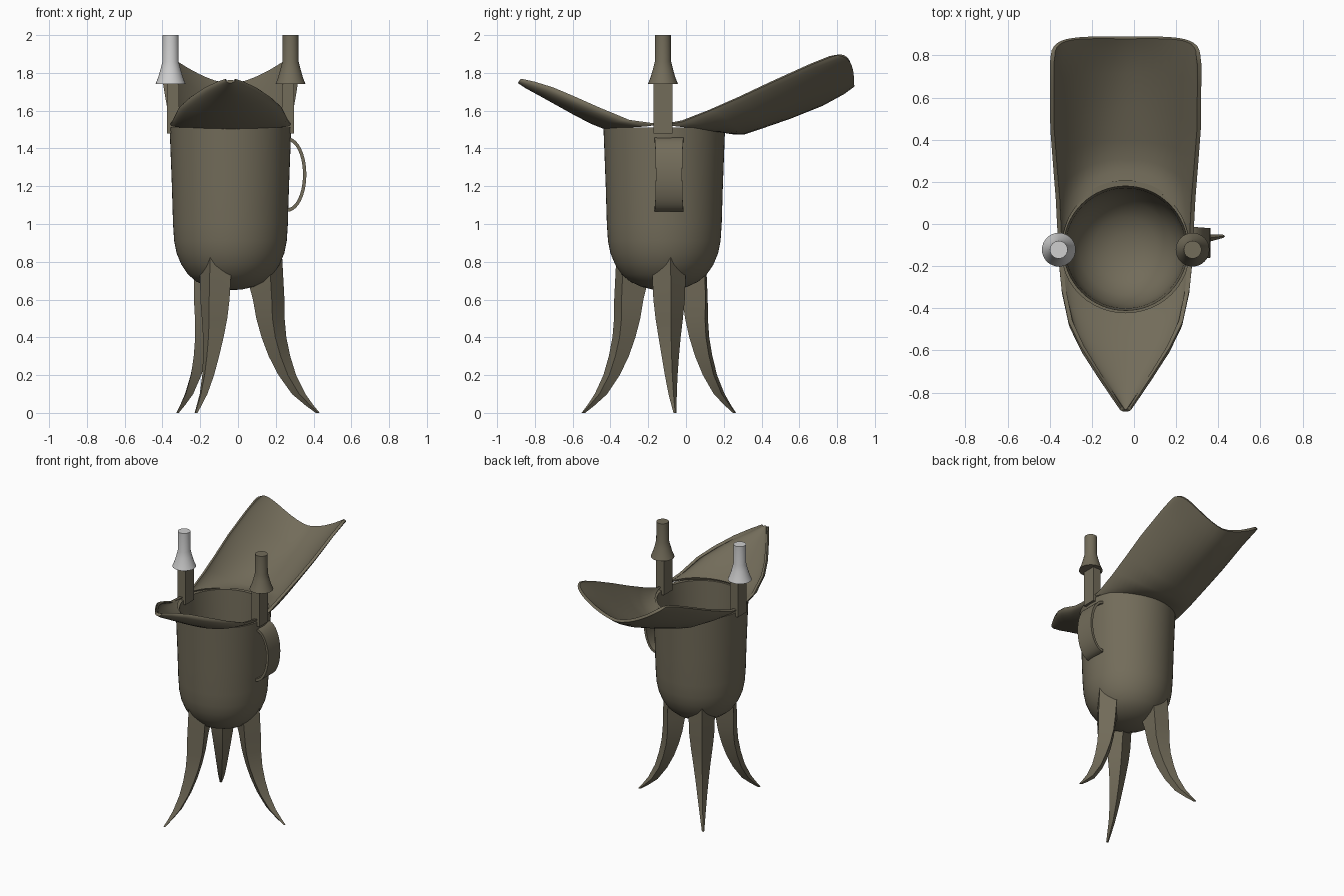
import bpy, math
from mathutils import Vector

if "Cube" in bpy.data.objects:
    bpy.data.objects.remove(bpy.data.objects["Cube"])

CX, CY = -0.04, -0.115          # axis of the cup


def material(name, rgb):
    m = bpy.data.materials.new(name)
    m.diffuse_color = (*rgb, 1)
    m.use_nodes = True
    m.node_tree.nodes["Principled BSDF"].inputs["Base Color"].default_value = m.diffuse_color
    return m


BRONZE = material("bronze", (0.17, 0.15, 0.102))
SILVER = material("pale_grey", (0.62, 0.62, 0.62))


def make(name, verts, faces, mat=BRONZE, thickness=0, angle=35):
    me = bpy.data.meshes.new(name)
    me.from_pydata(verts, [], faces)
    ob = bpy.data.objects.new(name, me)
    bpy.context.collection.objects.link(ob)
    me.materials.append(mat)
    bpy.ops.object.select_all(action='DESELECT')
    ob.select_set(True)
    bpy.context.view_layer.objects.active = ob
    bpy.ops.object.mode_set(mode='EDIT')
    bpy.ops.mesh.select_all(action='SELECT')
    bpy.ops.mesh.remove_doubles(threshold=0.0001)
    bpy.ops.mesh.normals_make_consistent(inside=False)
    bpy.ops.object.mode_set(mode='OBJECT')
    if thickness:
        mod = ob.modifiers.new("thickness", 'SOLIDIFY')
        mod.thickness, mod.offset = thickness, 0
        bpy.ops.object.modifier_apply(modifier=mod.name)
    bpy.ops.object.shade_smooth_by_angle(angle=math.radians(angle))
    return ob


def grid_faces(rows, cols, wrap=False):
    return [(r * cols + c, r * cols + (c + 1) % cols,
             (r + 1) * cols + (c + 1) % cols, (r + 1) * cols + c)
            for r in range(rows - 1) for c in range(cols if wrap else cols - 1)]


def lathe(name, profile, x, y, seg, mat=BRONZE):
    v = [(x + r * math.cos(2 * math.pi * i / seg), y + r * math.sin(2 * math.pi * i / seg), z)
         for r, z in profile for i in range(seg)]
    return make(name, v, grid_faces(len(profile), seg, True), mat)


def trough(name, rows, n=24):
    """Loft of curved sections: centre y, centre z, edge y, edge z, half width, z power, y power."""
    v = []
    for yc, zc, ye, ze, hw, p, q in rows:
        for i in range(n + 1):
            a = (i / n - 0.5) * math.pi
            s = math.sin(a)
            v.append((CX + hw * s, yc + (ye - yc) * (1 - math.cos(a)) ** q,
                      zc + (ze - zc) * abs(s) ** p))
    return make(name, v, grid_faces(len(rows), n + 1), thickness=0.02)


# Cup body, hollow with a rounded bottom
lathe("cup_body", [(0, .65), (.06, .653), (.12, .667), (.18, .695), (.225, .733), (.26, .785),
                   (.285, .845), (.298, .91), (.304, 1.0), (.31, 1.2), (.322, 1.51),
                   (.295, 1.51), (.285, 1.2), (.28, 1.0), (.265, .89), (.22, .79),
                   (.15, .73), (.07, .7), (0, .695)], CX, CY, 64)

# Long pouring spout at the back
trough("pouring_spout", [
    (.195, 1.495, -.12, 1.525, .312, 3, 1),
    (.25, 1.485, -.02, 1.545, .315, 3, 1),
    (.31, 1.485, .12, 1.60, .322, 3, 1),
    (.40, 1.515, .28, 1.67, .335, 2.5, 1),
    (.55, 1.567, .45, 1.75, .348, 2.1, 1),
    (.72, 1.635, .66, 1.845, .35, 1.8, 1.2),
    (.83, 1.695, .76, 1.885, .35, 1.7, 1.8),
    (.885, 1.735, .80, 1.895, .345, 1.6, 2.2)])

# Pointed leaf lip at the front
trough("pointed_lip", [
    (-.425, 1.51, -.12, 1.525, .312, 2, 1),
    (-.50, 1.54, -.30, 1.55, .295, 2, 1),
    (-.59, 1.587, -.46, 1.615, .262, 2, 1),
    (-.68, 1.637, -.58, 1.665, .205, 2, 1),
    (-.77, 1.687, -.70, 1.715, .13, 2, 1),
    (-.84, 1.725, -.80, 1.745, .065, 2, 1),
    (-.885, 1.755, -.87, 1.76, .02, 2, 1)])

# Two upright posts with flared caps
for side, x, px, mat in (("left", -.357, -.345, SILVER), ("right", .278, .265, BRONZE)):
    y = -.122
    v = [(px + sx * .032, y + sy * .05, z) for z in (1.48, 1.76)
         for sx, sy in ((-1, -1), (1, -1), (1, 1), (-1, 1))]
    make(side + "_post", v, grid_faces(2, 4, True) + [(3, 2, 1, 0), (4, 5, 6, 7)])
    lathe(side + "_post_cap", [(0, 1.74), (.08, 1.74), (.066, 1.775), (.053, 1.82),
                               (.043, 1.86), (.042, 2.0), (0, 2.0)], x, y, 32, mat)

# Curved strap handle on the right side
v, steps = [], 20
for i in range(steps + 1):
    a = math.radians(-90 + 180 * i / steps)
    for k, (rx, rz) in enumerate(((.10, .197), (.082, .178))):
        for s in ((-1, 1) if k == 0 else (1, -1)):
            w = .078 - .008 * math.cos(a)
            v.append((.262 + rx * math.cos(a), -.09 + s * w, 1.262 + rz * math.sin(a)))
end = steps * 4
make("strap_handle", v, grid_faces(steps + 1, 4, True) +
     [(3, 2, 1, 0), (end, end + 1, end + 2, end + 3)])

# Three curved blade legs with a diamond section: z, ridge r, wing r, half width, inner r
levels = [(.60, .288, .21, .084, .12), (.50, .289, .215, .073, .138),
          (.40, .298, .232, .059, .166), (.30, .319, .262, .046, .204),
          (.20, .350, .302, .034, .256), (.10, .400, .364, .022, .328),
          (.04, .443, .424, .014, .400), (0, .476, .466, .008, .455)]
section = [[(.275, 0, .84), (.2, .09, .76), (.1, 0, .675), (.2, -.09, .76)]]
section += [[(o, 0, z), (m, w, z), (i, 0, z), (m, -w, z)] for z, o, m, w, i in levels]
for name, deg in (("right_leg", 7), ("back_leg", 127), ("front_leg", 247)):
    c, s = math.cos(math.radians(deg)), math.sin(math.radians(deg))
    v = [(CX + r * c - t * s, CY + r * s + t * c, z) for ring in section for r, t, z in ring]
    n = len(v)
    make(name, v, grid_faces(len(section), 4, True) +
         [(0, 1, 2, 3), (n - 1, n - 2, n - 3, n - 4)], angle=40)
